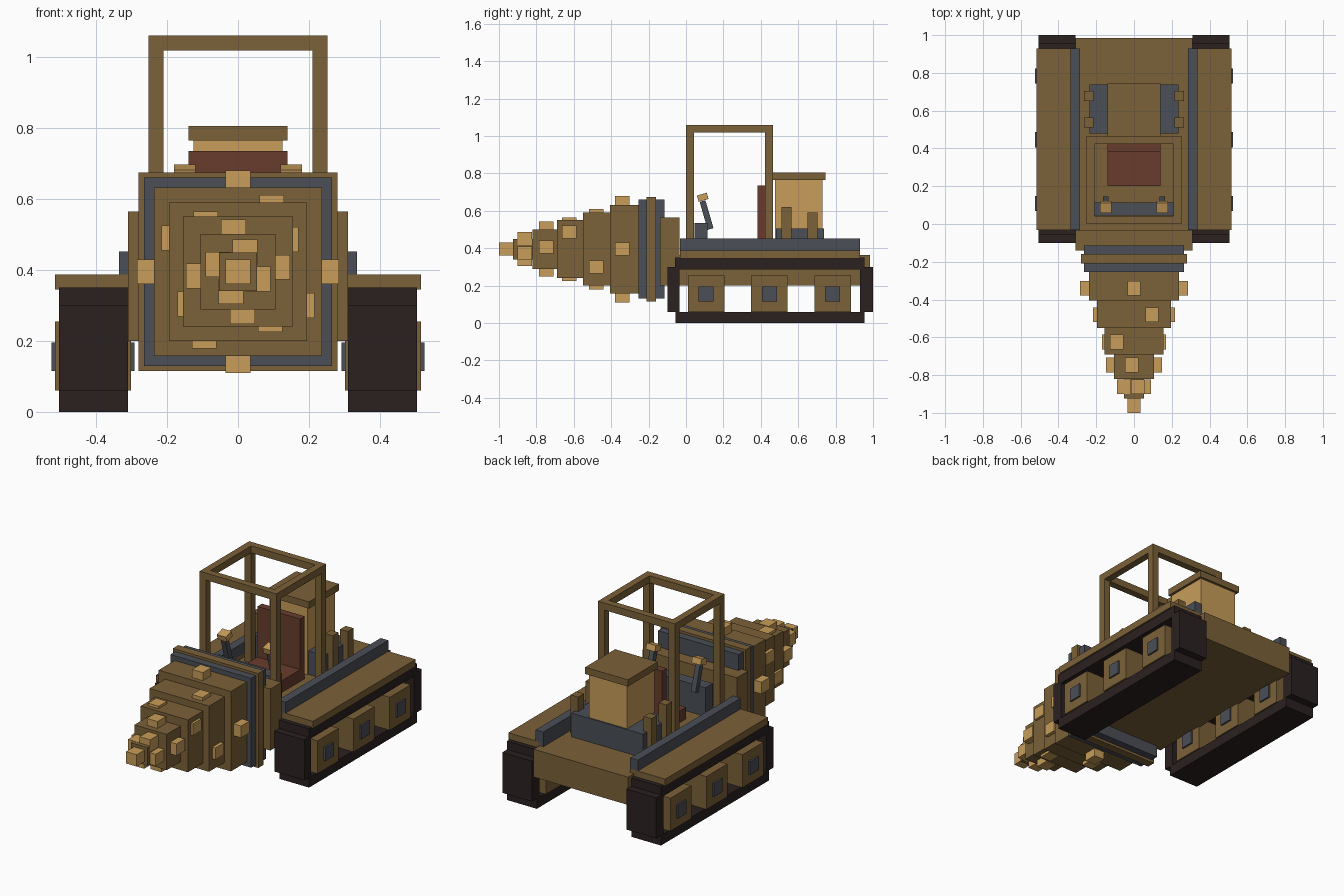
import bpy
from mathutils import Matrix, Vector

cube = bpy.data.objects.get("Cube")
if cube:
    bpy.data.objects.remove(cube)


def material(name, rgb):
    m = bpy.data.materials.new(name)
    m.use_nodes = True
    m.diffuse_color = (*rgb, 1)
    m.node_tree.nodes["Principled BSDF"].inputs["Base Color"].default_value = (*rgb, 1)
    return m


BROWN = material("bronze brown", (0.198, 0.119, 0.04))
GOLD = material("pale gold", (0.58, 0.337, 0.1))
GREY = material("slate grey", (0.069, 0.077, 0.092))
RED = material("seat red brown", (0.14, 0.046, 0.026))
DARK = material("track black", (0.024, 0.0145, 0.0145))


def box(name, mat, x, y, z, tilt=0):
    """Box from its (low, high) range on each axis, tilted about its own x axis."""
    spans = (x, y, z)
    centre = Vector([(a + b) / 2 for a, b in spans])
    size = [(b - a) / 2 for a, b in spans]
    mesh = bpy.data.meshes.new(name)
    corners = [(i * size[0], j * size[1], k * size[2])
               for i in (-1, 1) for j in (-1, 1) for k in (-1, 1)]
    mesh.from_pydata(corners, [], [(0, 1, 3, 2), (4, 6, 7, 5), (0, 4, 5, 1),
                                   (2, 3, 7, 6), (0, 2, 6, 4), (1, 5, 7, 3)])
    mesh.transform(Matrix.Translation(centre) @ Matrix.Rotation(tilt, 4, "X"))
    mesh.materials.append(mat)
    ob = bpy.data.objects.new(name, mesh)
    bpy.context.collection.objects.link(ob)
    return ob


def wide(name, mat, half, y, z):
    return box(name, mat, (-half, half), y, z)


def pair(name, mat, x, y, z, tilt=0):
    box("left_" + name, mat, x, y, z, tilt)
    box("right_" + name, mat, (-x[1], -x[0]), y, z, tilt)


# Chassis
wide("chassis", BROWN, 0.31, (-0.1, 0.985), (0.2, 0.365))
wide("front_plate", BROWN, 0.31, (-0.14, -0.035), (0.2, 0.565))

# Tracks, wheels and fenders
TRACK = (0.31, 0.505)
pair("track_bottom", DARK, TRACK, (-0.055, 0.955), (0, 0.06))
pair("track_top", DARK, TRACK, (-0.058, 0.955), (0.285, 0.35))
pair("track_front", DARK, TRACK, (-0.1, -0.035), (0.06, 0.3))
pair("track_back", DARK, TRACK, (0.93, 1.0), (0.06, 0.3))
for i in range(3):
    y = 0.108 + 0.338 * i
    pair(f"wheel_{i + 1}", BROWN, (0.302, 0.515), (y - 0.098, y + 0.098), (0.06, 0.255))
    pair(f"hub_{i + 1}", GREY, (0.292, 0.525), (y - 0.04, y + 0.04), (0.115, 0.195))
pair("fender", BROWN, (0.285, 0.515), (-0.033, 0.93), (0.345, 0.387))
pair("rail", GREY, (0.285, 0.335), (-0.033, 0.93), (0.36, 0.452))

# Drill collar
AXIS = 0.395
for name, mat, half, y in (("collar_back", GREY, 0.265, (-0.16, -0.115)),
                           ("collar_middle", BROWN, 0.28, (-0.21, -0.16)),
                           ("collar_front", GREY, 0.265, (-0.255, -0.21))):
    wide(name, mat, half, y, (AXIS - half, AXIS + half))

# Drill steps: half width, back, front, tooth reach, tooth sideways shift, tooth centre
steps = ((0.237, -0.255, -0.405, 0.285, 0, -0.34),
         (0.195, -0.405, -0.55, 0.216, 0.095, -0.48),
         (0.155, -0.55, -0.69, 0.17, -0.091, -0.625),
         (0.106, -0.69, -0.82, 0.147, -0.0125, -0.747),
         (0.054, -0.82, -0.925, 0.091, 0.02, -0.862))
T = 0.035
for n, (half, back, front, reach, shift, ty) in enumerate(steps, 1):
    wide(f"drill_step_{n}", BROWN, half, (front, back), (AXIS - half, AXIS + half))
    # Four teeth turned about the drill axis
    u, v = shift, reach - T
    for k in range(4):
        box(f"drill_tooth_{n}_{k + 1}", GOLD, (u - T, u + T), (ty - 0.039, ty + 0.039),
            (AXIS + v - T, AXIS + v + T))
        u, v = v, -u
wide("drill_tip", GOLD, T, (-1, -0.92), (AXIS - T, AXIS + T))

# Cab frame
pair("front_post", BROWN, (0.21, 0.252), (0, 0.042), (0.35, 1.02))
pair("back_post", BROWN, (0.21, 0.252), (0.423, 0.465), (0.35, 1.02))
pair("roof_side_bar", BROWN, (0.21, 0.252), (0, 0.465), (1.018, 1.06))
wide("roof_front_bar", BROWN, 0.21, (0, 0.042), (1.018, 1.06))
wide("roof_back_bar", BROWN, 0.21, (0.423, 0.465), (1.018, 1.06))

# Seat and controls
wide("seat_cushion", RED, 0.14, (0.2, 0.385), (0.36, 0.435))
wide("seat_back", RED, 0.14, (0.382, 0.425), (0.36, 0.735))
wide("console", GREY, 0.208, (0.045, 0.115), (0.36, 0.535))
pair("lever", GREY, (0.135, 0.165), (0.094, 0.126), (0.5, 0.655), 0.28)
pair("lever_knob", GOLD, (0.12, 0.18), (0.062, 0.117), (0.655, 0.69), 0.28)

# Engine
wide("engine_base", GREY, 0.235, (0.48, 0.738), (0.36, 0.505))
wide("engine_block", GOLD, 0.125, (0.475, 0.73), (0.36, 0.767))
wide("engine_cover", BROWN, 0.14, (0.465, 0.745), (0.765, 0.805))
pair("front_exhaust", BROWN, (0.215, 0.265), (0.51, 0.563), (0.36, 0.62))
pair("back_exhaust", BROWN, (0.215, 0.265), (0.65, 0.703), (0.36, 0.592))
